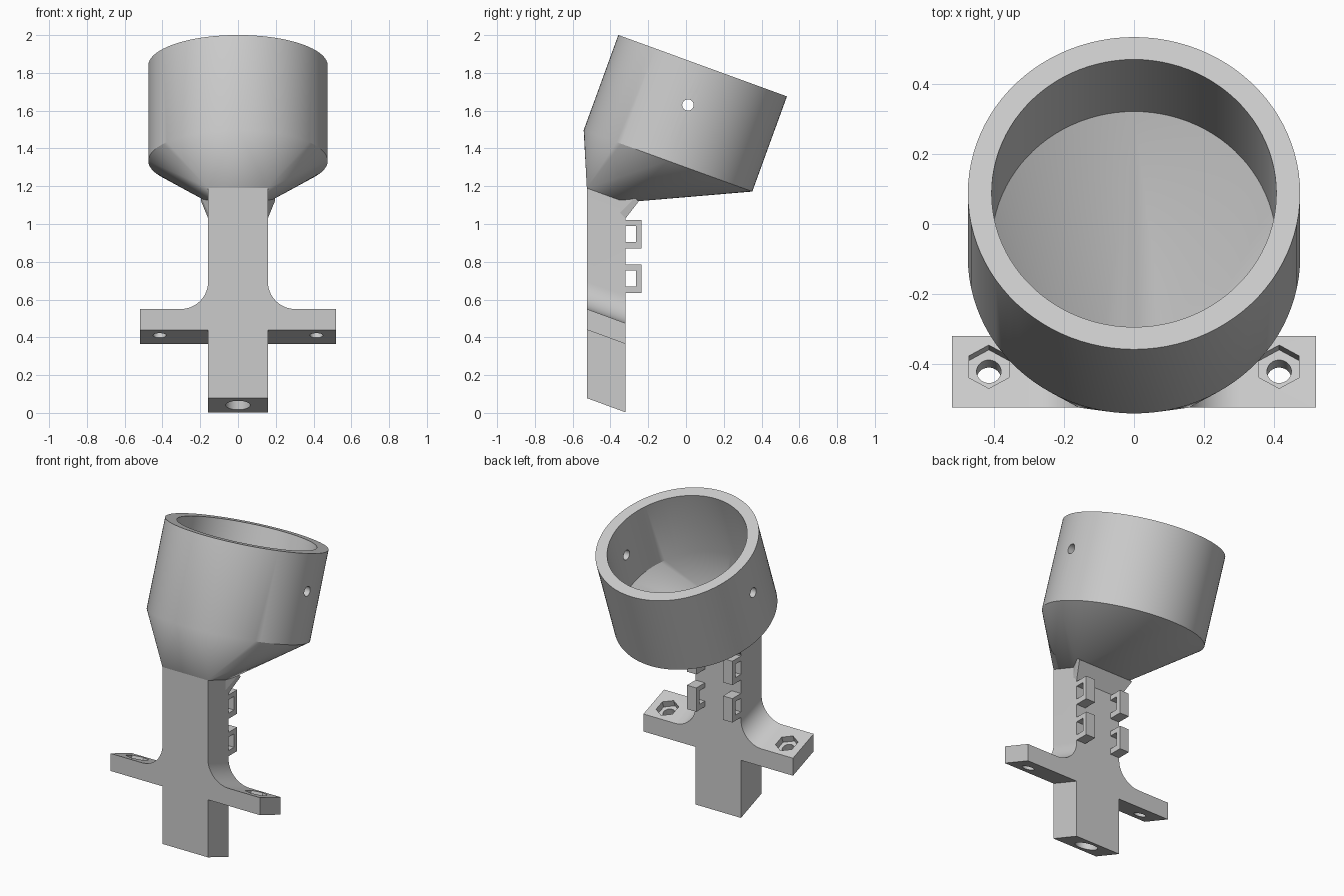
import bpy, bmesh
from math import sin, cos, pi, radians
from mathutils import Vector, Matrix

if "Cube" in bpy.data.objects:
    bpy.data.objects.remove(bpy.data.objects["Cube"])

TILT = radians(20)
AXIS = Vector((0, sin(TILT), cos(TILT)))       # cup axis, leaning back
TILT_ROT = Matrix.Rotation(-TILT, 4, 'X')
RIM = Vector((0, 0.088, 1.838))                # centre of the cup rim
FRONT, BACK, HALF = -0.525, -0.32, 0.158       # stalk extents
DROP = Vector((0, BACK - FRONT, -0.075))       # sloped depth of the stalk

grey = bpy.data.materials.new("light grey")
grey.use_nodes = True
COLOUR = (0.6, 0.6, 0.6, 1)
grey.diffuse_color = COLOUR
grey.node_tree.nodes["Principled BSDF"].inputs["Base Color"].default_value = COLOUR


def make(name, bm):
    bmesh.ops.recalc_face_normals(bm, faces=bm.faces)
    mesh = bpy.data.meshes.new(name)
    bm.to_mesh(mesh)
    bm.free()
    mesh.materials.append(grey)
    obj = bpy.data.objects.new(name, mesh)
    bpy.context.collection.objects.link(obj)
    return obj


def hull(name, points):
    bm = bmesh.new()
    for p in points:
        bm.verts.new(p)
    res = bmesh.ops.convex_hull(bm, input=bm.verts)
    loose = {v for v in res["geom_interior"] + res["geom_unused"]
             if isinstance(v, bmesh.types.BMVert)}
    bmesh.ops.delete(bm, geom=list(loose), context='VERTS')
    bmesh.ops.dissolve_limit(bm, angle_limit=0.002, verts=bm.verts, edges=bm.edges)
    return make(name, bm)


def prism(name, outline, offset):
    bm = bmesh.new()
    face = bm.faces.new([bm.verts.new(p) for p in outline])
    new = bmesh.ops.extrude_face_region(bm, geom=[face], use_keep_orig=True)["geom"]
    bmesh.ops.translate(bm, vec=offset, verts=[v for v in new if isinstance(v, bmesh.types.BMVert)])
    return make(name, bm)


def rod(name, centre, radius, length, rot, sides=40):
    bm = bmesh.new()
    bmesh.ops.create_cone(bm, cap_ends=True, segments=sides, radius1=radius, radius2=radius,
                          depth=length, matrix=Matrix.Translation(centre) @ rot)
    return make(name, bm)


def ring(depth, radius, count=96):
    # circle across the cup axis, measured down from the rim
    return [RIM - AXIS * depth + TILT_ROT @ Vector((radius * cos(2 * pi * i / count),
            radius * sin(2 * pi * i / count), 0)) for i in range(count)]


def carve(obj, cutters):
    for c in cutters:
        mod = obj.modifiers.new("cut", 'BOOLEAN')
        mod.operation, mod.solver, mod.object = 'DIFFERENCE', 'EXACT', c
    bpy.context.view_layer.update()
    graph = bpy.context.evaluated_depsgraph_get()
    mesh = bpy.data.meshes.new_from_object(obj.evaluated_get(graph))
    obj.modifiers.clear()
    obj.data = mesh
    for c in cutters:
        bpy.data.objects.remove(c)


def smooth(obj):
    bpy.ops.object.select_all(action='DESELECT')
    obj.select_set(True)
    bpy.context.view_layer.objects.active = obj
    bpy.ops.object.shade_smooth_by_angle(angle=radians(25))


UPRIGHT = Matrix.Identity(4)
SIDEWAYS = Matrix.Rotation(pi / 2, 4, 'Y')


def bore():
    return rod("bore_cutter", (0, (FRONT + BACK) / 2, 0.6), 0.065, 1.4, UPRIGHT)


# Cup: round socket lofted down to the rectangular top of the stalk
neck = [Vector((s * HALF, FRONT, 1.19)) + DROP * t for s in (-1, 1) for t in (0, 1)]
cup = hull("cup", ring(0, 0.475) + ring(0.536, 0.475) + neck)
throat = [Vector((s * 0.09, y, 1.22 - 0.36 * (y + 0.48))) for s in (-1, 1) for y in (-0.48, -0.36)]
carve(cup, [hull("hollow_cutter", ring(-0.1, 0.407) + ring(0.435, 0.407) + throat),
            rod("pin_cutter", (0, 0.01, 1.63), 0.03, 1.4, SIDEWAYS),
            bore()])
smooth(cup)

# Stalk with filleted side arms
R = 0.145
side = [(HALF, 0.078), (HALF, 0.44), (0.52, 0.44), (0.52, 0.55)]
side += [(HALF + R - R * sin(a), 0.55 + R - R * cos(a))
         for a in (pi / 2 * i / 12 for i in range(13))]
side += [(HALF, 1.19)]
outline = [(x, FRONT, z) for x, z in side] + [(-x, FRONT, z) for x, z in reversed(side)]
stalk = prism("stalk_and_arms", outline, DROP)
cutters = [bore()]
for s in (-1, 1):
    top = Vector((s * 0.415, -0.408, 0.55 - 0.366 * (-0.408 - FRONT)))
    cutters.append(rod("bolt_cutter", top, 0.035, 0.4, TILT_ROT))
    cutters.append(rod("nut_cutter", top + AXIS * 0.005, 0.066, 0.09, TILT_ROT, 6))
carve(stalk, cutters)
smooth(stalk)

# Flared gusset under the cup at the back
hull("gusset", [(s * x, y, z) for s in (-1, 1) for x, y, z in
                ((HALF, BACK, 1.03), (HALF, BACK - 0.03, 1.06),
                 (0.195, -0.25, 1.12), (HALF, BACK - 0.03, 1.14), (0.195, -0.27, 1.14))])

# Strap loops on the back edges of the stalk
for level, z in (("lower", 0.635), ("upper", 0.87)):
    for label, x in (("right", -HALF), ("left", HALF - 0.065)):
        c_shape = [(0, 0), (0.085, 0), (0.085, 0.15), (0, 0.15),
                   (0, 0.12), (0.055, 0.12), (0.055, 0.035), (0, 0.035)]
        prism(f"{level}_{label}_loop", [(x, BACK + a, z + b) for a, b in c_shape],
              Vector((0.065, 0, 0)))
